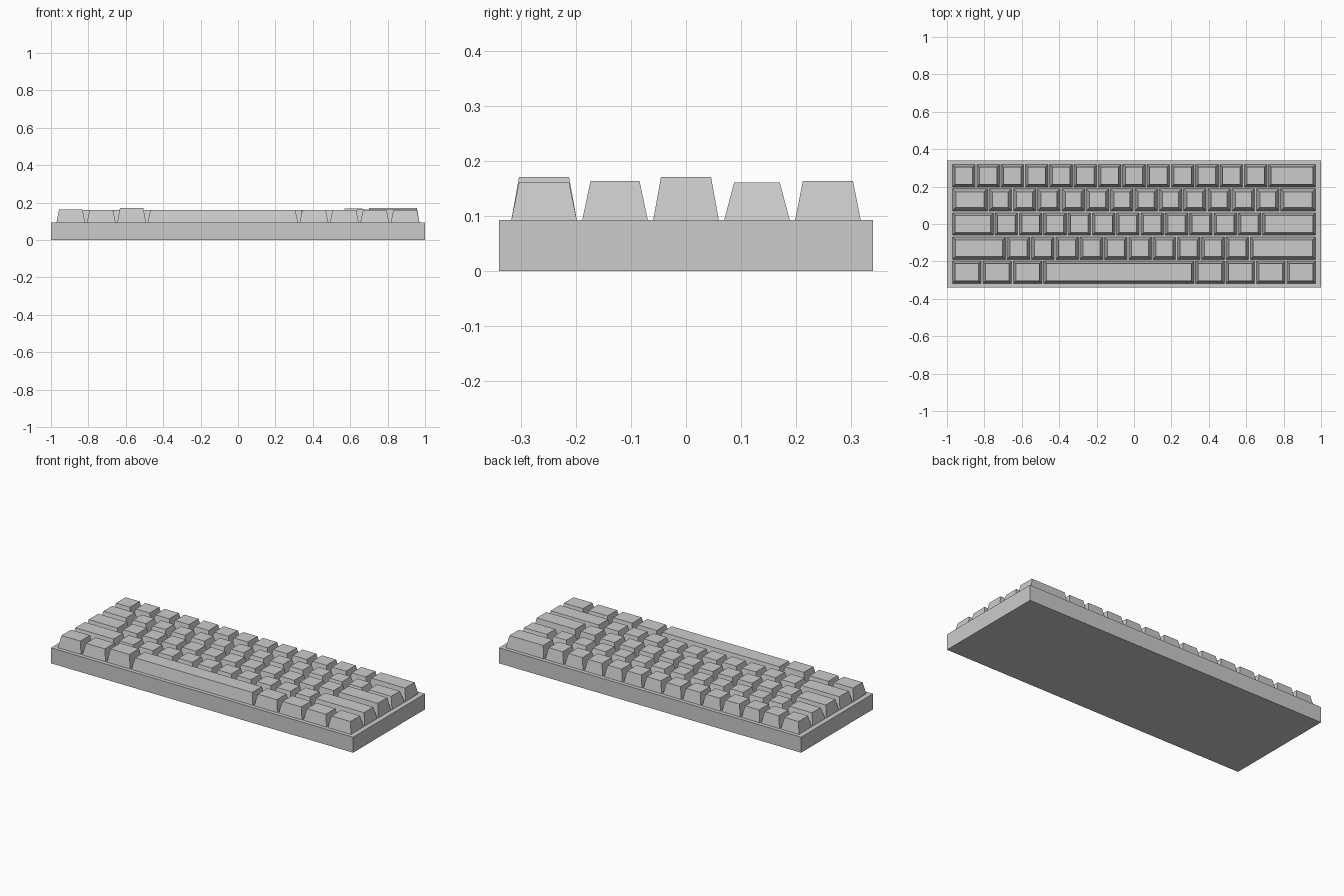
import bpy, bmesh

cube = bpy.data.objects.get("Cube")
if cube:
    bpy.data.objects.remove(cube, do_unlink=True)

grey = bpy.data.materials.new("light_grey")
grey.use_nodes = True
colour = (0.6, 0.6, 0.6, 1)
grey.diffuse_color = colour
grey.node_tree.nodes["Principled BSDF"].inputs["Base Color"].default_value = colour

UNIT = 0.13
GAP = 0.009
CASE_TOP = 0.093


def tapered_block(name, x, y, z0, z1, width, depth, inset=0.0):
    """Box whose top face is drawn in by inset on every side."""
    bm = bmesh.new()
    bmesh.ops.create_cube(bm, size=1)
    for v in bm.verts:
        top = v.co.z > 0
        shrink = 2 * inset if top else 0
        v.co = (x + v.co.x * (width - shrink),
                y + v.co.y * (depth - shrink),
                z1 if top else z0)
    mesh = bpy.data.meshes.new(name)
    bm.to_mesh(mesh)
    bm.free()
    mesh.materials.append(grey)
    obj = bpy.data.objects.new(name, mesh)
    bpy.context.collection.objects.link(obj)
    return obj


tapered_block("case", 0, 0, 0, CASE_TOP, 2, 0.68)

# Key widths in units, from the back row to the front row, with side inset
rows = [
    ("number", [1] * 13 + [2], 0.014),
    ("upper", [1.5] + [1] * 12 + [1.5], 0.018),
    ("home", [1.75] + [1] * 11 + [2.25], 0.014),
    ("lower", [2.25] + [1] * 10 + [2.75], 0.015),
    ("bottom", [1.25] * 3 + [6.25] + [1.25] * 4, 0.014),
]

# Keys that stand taller than the rest
tall = {("bottom", 2): 0.171, ("home", 11): 0.169, ("home", 12): 0.171,
        ("bottom", 0): 0.164, ("lower", 11): 0.164, ("number", 13): 0.164}

for r, (row, widths, inset) in enumerate(rows):
    x = -sum(widths) * UNIT / 2
    y = (2 - r) * 0.129
    for k, units in enumerate(widths):
        span = units * UNIT
        name = "spacebar" if units == 6.25 else f"{row}_key_{k + 1}"
        tapered_block(name, x + span / 2, y, CASE_TOP, tall.get((row, k), 0.161),
                      span - GAP, 0.119, inset)
        x += span
